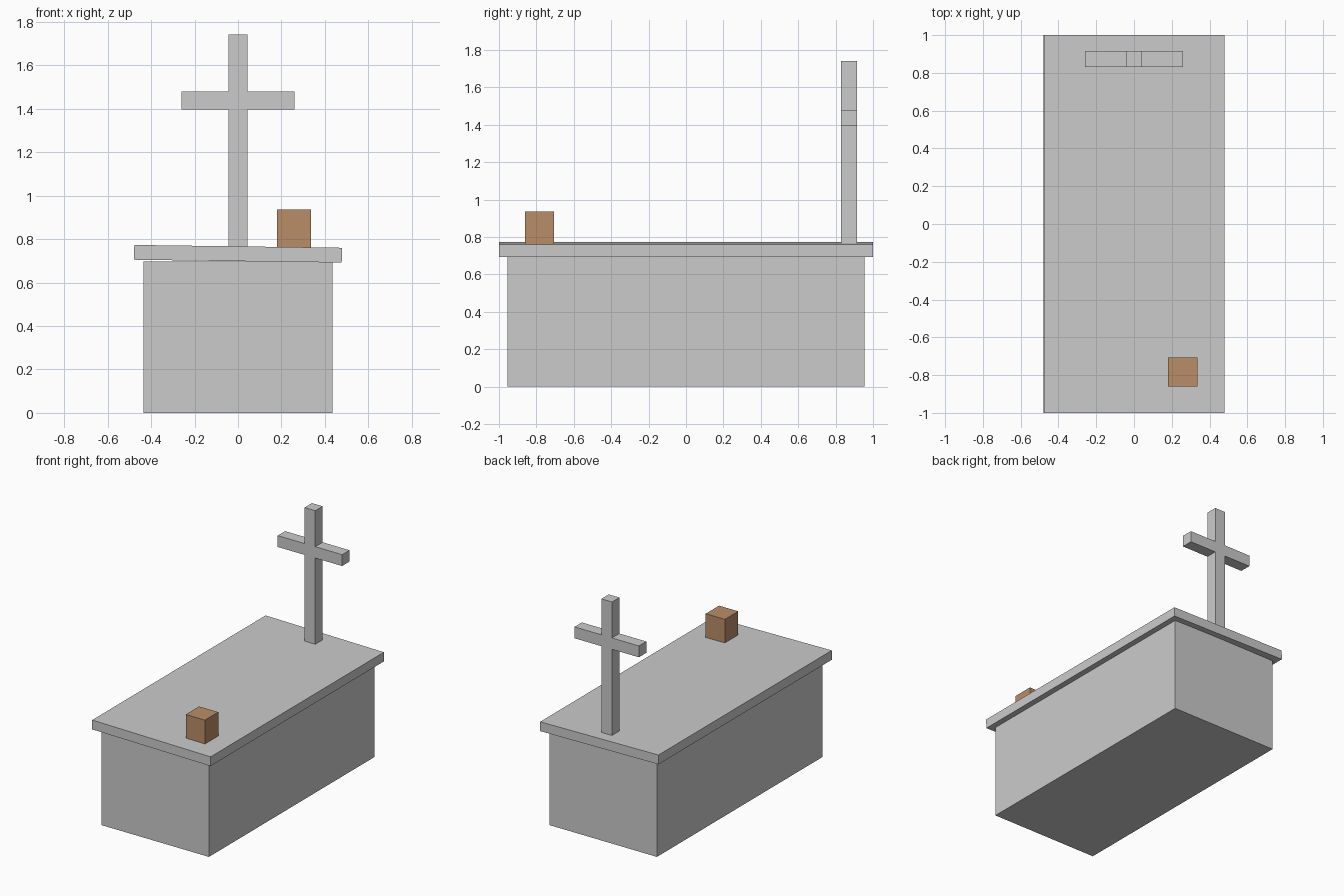
import bpy, bmesh, math

if "Cube" in bpy.data.objects:
    bpy.data.objects.remove(bpy.data.objects["Cube"])


def prism(name, points, axis_vec, material=None):
    """Extrude a closed profile along a vector into a solid object."""
    bm = bmesh.new()
    face = bm.faces.new([bm.verts.new(p) for p in points])
    new = bmesh.ops.extrude_face_region(bm, geom=[face])["geom"]
    bmesh.ops.translate(bm, vec=axis_vec,
                        verts=[v for v in new if isinstance(v, bmesh.types.BMVert)])
    bmesh.ops.recalc_face_normals(bm, faces=bm.faces)
    mesh = bpy.data.meshes.new(name)
    bm.to_mesh(mesh)
    bm.free()
    obj = bpy.data.objects.new(name, mesh)
    bpy.context.collection.objects.link(obj)
    if material:
        mesh.materials.append(material)
    return obj


def box(name, x0, x1, y0, y1, z0, z1, material=None):
    base = [(x0, y0, z0), (x1, y0, z0), (x1, y1, z0), (x0, y1, z0)]
    return prism(name, base, (0, 0, z1 - z0), material)


# Stone body of the tomb
box("tomb_body", -0.434, 0.434, -0.955, 0.955, 0, 0.697)

# Covering slab, resting slightly askew (left side lifted)
slab = box("lid_slab", -0.478, 0.478, -1, 1, -0.034, 0.034)
slab.location.z = 0.7325
slab.rotation_euler.y = math.radians(0.78)

# Cross at the rear: one half of the outline, mirrored
half = [(0.043, 0.762), (0.043, 1.396), (0.26, 1.396),
        (0.26, 1.479), (0.043, 1.479), (0.043, 1.742)]
outline = half + [(-x, z) for x, z in reversed(half)]
prism("cross", [(x, 0.83, z) for x, z in outline], (0, 0.085, 0))

# Small wooden box on the lid
wood = bpy.data.materials.new("brown_wood")
wood.diffuse_color = (0.49, 0.27, 0.14, 1)
wood.use_nodes = True
wood.node_tree.nodes["Principled BSDF"].inputs["Base Color"].default_value = wood.diffuse_color
box("wooden_box", 0.18, 0.335, -0.86, -0.706, 0.76, 0.936, wood)
